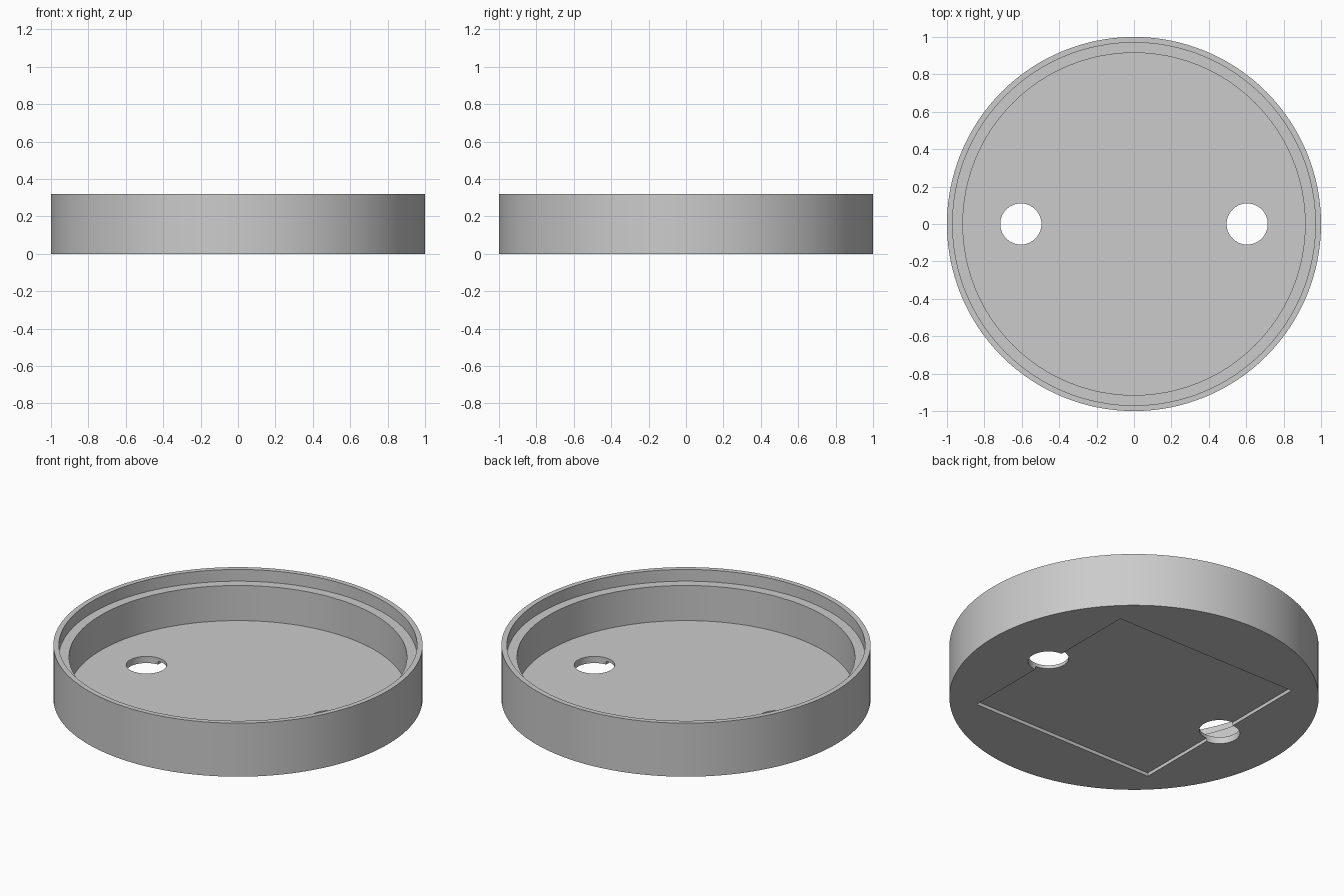
import bpy
import math

if "Cube" in bpy.data.objects:
    bpy.data.objects.remove(bpy.data.objects["Cube"], do_unlink=True)

HEIGHT = 0.32
FLOOR = 0.04
LEDGE = 0.25
RECESS = 0.02
HOLE_X = 0.605

grey = bpy.data.materials.new("light_grey")
grey.use_nodes = True
grey.diffuse_color = (0.6, 0.6, 0.6, 1)
grey.node_tree.nodes["Principled BSDF"].inputs["Base Color"].default_value = (0.6, 0.6, 0.6, 1)


def cylinder(name, radius, bottom, top, x=0, sides=128):
    bpy.ops.mesh.primitive_cylinder_add(
        vertices=sides, radius=radius, depth=top - bottom,
        location=(x, 0, (bottom + top) / 2))
    obj = bpy.context.object
    obj.name = name
    obj.data.materials.append(grey)
    return obj


def cut(target, cutter):
    mod = target.modifiers.new(cutter.name, "BOOLEAN")
    mod.operation = "DIFFERENCE"
    mod.solver = "EXACT"
    mod.object = cutter
    cutter.hide_render = True
    bpy.context.view_layer.objects.active = target
    bpy.ops.object.modifier_apply(modifier=mod.name)
    bpy.data.objects.remove(cutter, do_unlink=True)


# Round tray body
tray = cylinder("round_tray", 1.0, 0, HEIGHT)

# Stepped rim and deep well
cut(tray, cylinder("well_cutter", 0.915, FLOOR, HEIGHT + 0.2))
cut(tray, cylinder("rim_cutter", 0.97, LEDGE, HEIGHT + 0.1))

# Shallow square recess in the underside
bpy.ops.mesh.primitive_cube_add(size=1, location=(0, 0, RECESS - 0.1))
square = bpy.context.object
square.name = "square_recess_cutter"
square.scale = (2 * HOLE_X, 2 * HOLE_X, 0.2)
square.data.materials.append(grey)
cut(tray, square)

# Two round through holes
for side in (-1, 1):
    cut(tray, cylinder("hole_cutter", 0.11, -0.1, 0.15, side * HOLE_X, 64))

# Smooth walls with crisp edges
bpy.ops.object.select_all(action="DESELECT")
tray.select_set(True)
bpy.context.view_layer.objects.active = tray
bpy.ops.object.shade_smooth_by_angle(angle=math.radians(30))
